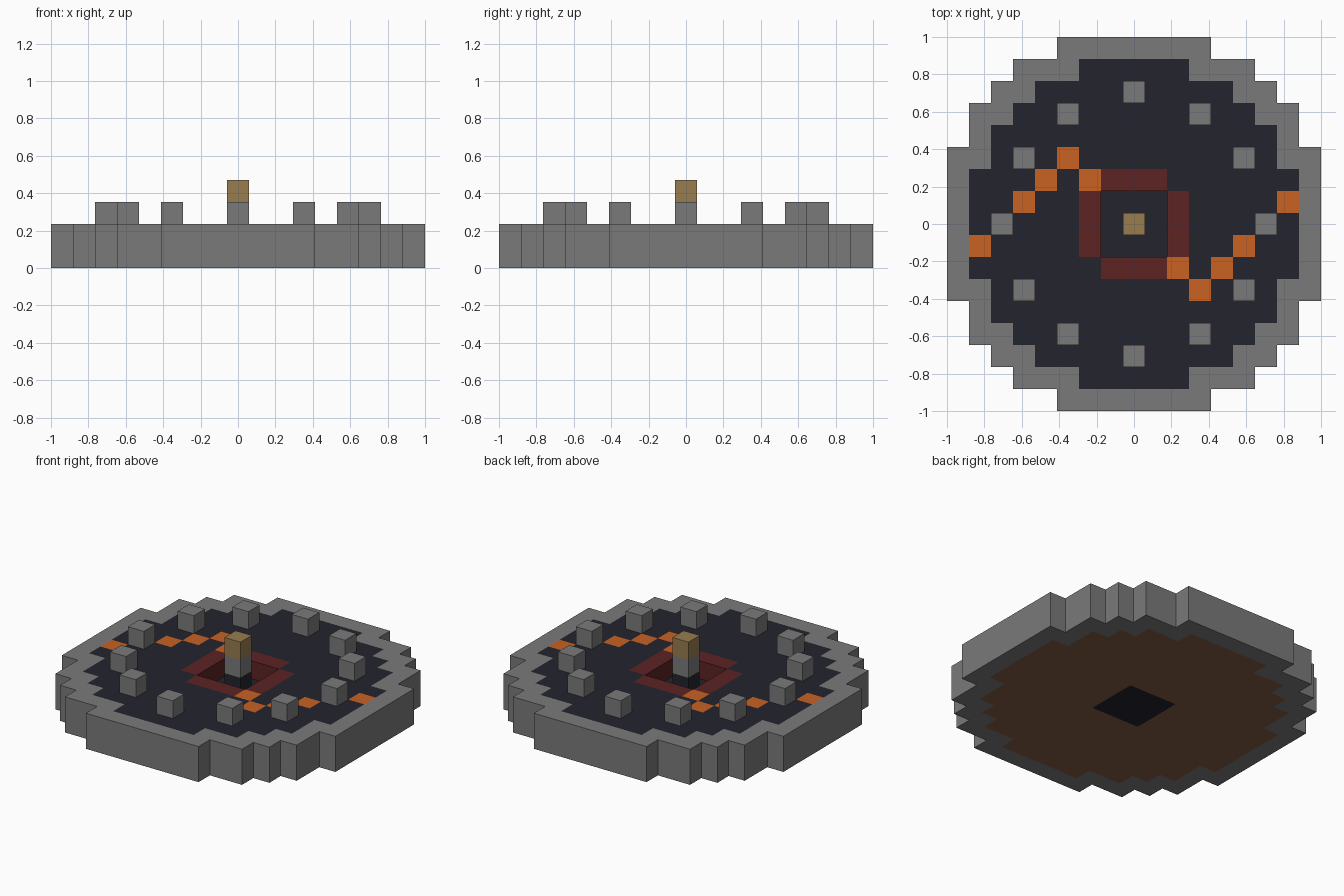
import bpy
import bmesh
from mathutils import Vector

cube = bpy.data.objects.get("Cube")
if cube:
    bpy.data.objects.remove(cube, do_unlink=True)

CELL = 2 / 17


def material(name, r, g, b):
    """Flat material from sRGB bytes."""
    colour = [((c / 255 + 0.055) / 1.055) ** 2.4 for c in (r, g, b)] + [1]
    mat = bpy.data.materials.new(name)
    mat.use_nodes = True
    mat.diffuse_color = colour
    bsdf = mat.node_tree.nodes["Principled BSDF"]
    bsdf.inputs["Base Color"].default_value = colour
    bsdf.inputs["Roughness"].default_value = 0.9
    return mat


stone = material("stone grey", 122, 122, 122)
slate = material("dark slate", 35, 35, 46)
ember = material("ember orange", 200, 98, 35)
brick = material("dark red brick", 92, 35, 35)
earth = material("earth brown", 130, 94, 70)
bronze = material("bronze", 152, 125, 80)

# Half-widths in blocks for each row, counted outward from the middle
OUTER = [8, 8, 8, 8, 7, 7, 6, 5, 3]
INNER = [7, 7, 7, 6, 6, 5, 4, 2]


def disc(widths):
    n = len(widths) - 1
    return {(i, j) for j in range(-n, n + 1)
            for i in range(-widths[abs(j)], widths[abs(j)] + 1)}


def layer(cells, *levels):
    return {(i, j, k) for i, j in cells for k in levels}


inner = disc(INNER)
rim = disc(OUTER) - inner
core = {(i, j) for i in range(-1, 2) for j in range(-1, 2)}
brick_ring = {(s * i, s * j) for s in (-1, 1) for t in (-1, 0, 1)
              for i, j in ((2, t), (t, 2))}
half_vein = [(2, -2), (3, -3), (4, -2), (5, -1), (6, 0), (7, 1)]
vein = {(s * i, s * j) for s in (-1, 1) for i, j in half_vein}
posts = {(s * i, t * j) for s in (-1, 1) for t in (-1, 1)
         for i, j in ((0, 6), (3, 5), (5, 3), (6, 0))}
middle = {(0, 0)}

# Every part is a set of blocks with one colour
parts = [
    ("outer_rim", layer(rim, 0, 1), stone),
    ("earth_base", layer(inner - core, 0), earth),
    ("pit_floor", layer(core, 0) | layer(middle, 1), slate),
    ("floor", layer(inner - core - brick_ring - vein, 1), slate),
    ("pit_surround", layer(brick_ring, 1), brick),
    ("glowing_vein", layer(vein, 1), ember),
    ("standing_posts", layer(posts, 2), stone),
    ("centre_pedestal", layer(middle, 2), stone),
    ("pedestal_cap", layer(middle, 3), bronze),
]
solid = set().union(*(cells for _, cells, _ in parts))


def build(name, cells, mat):
    """Skin the outward faces of a set of blocks and merge coplanar ones."""
    bm = bmesh.new()
    for cell in cells:
        centre = Vector(cell) + Vector((0, 0, 0.5))
        for axis in range(3):
            for sign in (-1, 1):
                normal = Vector((0, 0, 0))
                normal[axis] = sign
                if tuple(int(c) for c in Vector(cell) + normal) in solid:
                    continue
                u = Vector((0, 0, 0))
                u[(axis + 1) % 3] = 0.5
                v = normal.cross(u)
                corners = [centre + normal / 2 + d
                           for d in (-u - v, u - v, u + v, v - u)]
                bm.faces.new([bm.verts.new(c * CELL) for c in corners])
    bmesh.ops.remove_doubles(bm, verts=bm.verts, dist=0.001)
    # Join the blocks of straight outer walls
    walls = [e for e in bm.edges if len(e.link_faces) == 2
             and abs(e.verts[0].co.z - e.verts[1].co.z) < 0.001
             and all(abs(f.normal.z) < 0.1 for f in e.link_faces)
             and e.calc_face_angle(1) < 0.01]
    bmesh.ops.dissolve_edges(bm, edges=walls, use_verts=False)
    mesh = bpy.data.meshes.new(name)
    bm.normal_update()
    bm.to_mesh(mesh)
    bm.free()
    mesh.materials.append(mat)
    obj = bpy.data.objects.new(name, mesh)
    bpy.context.collection.objects.link(obj)


for part in parts:
    build(*part)
